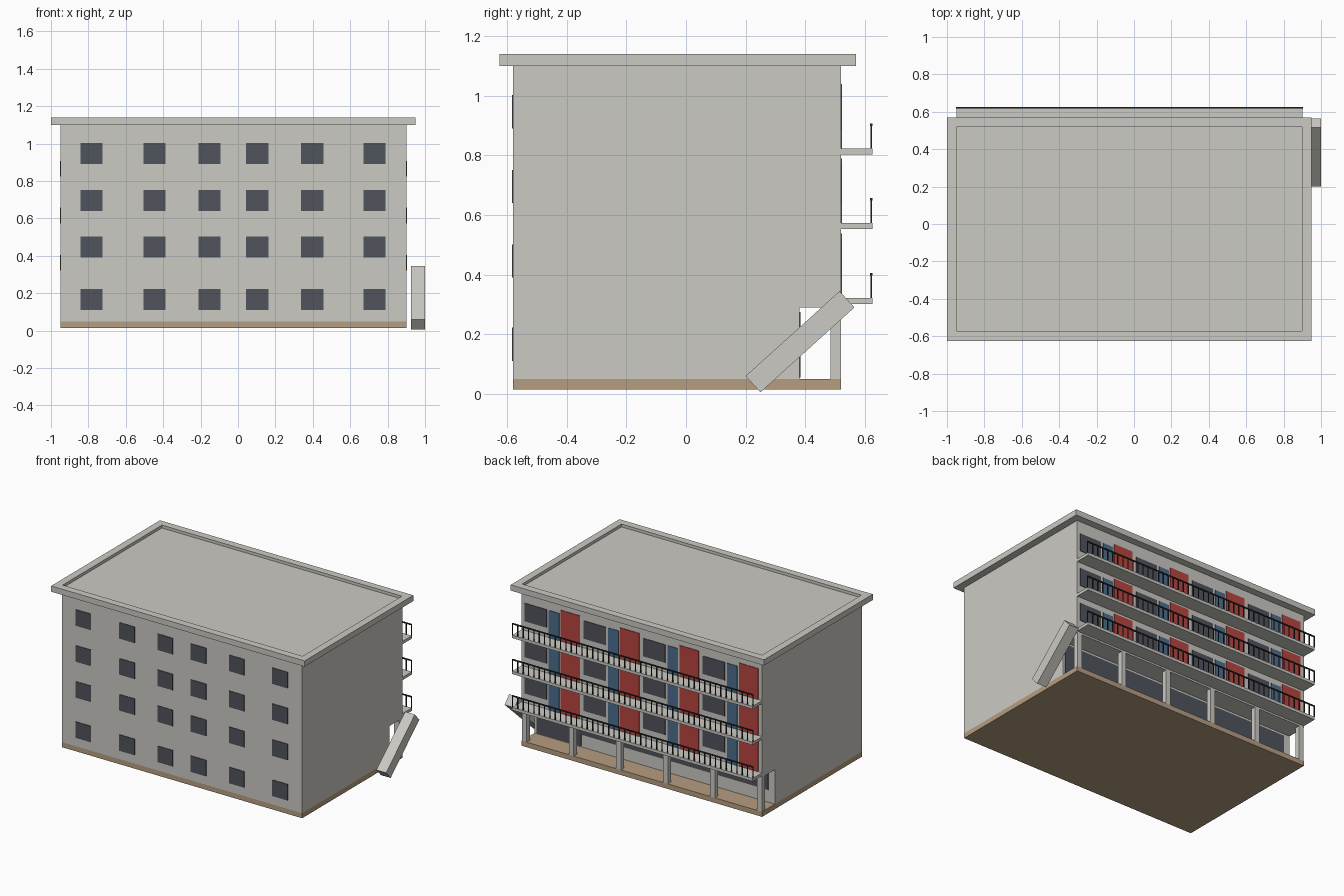
import bpy, bmesh, math

old = bpy.data.objects.get("Cube")
if old:
    bpy.data.objects.remove(old, do_unlink=True)


def material(name, rgb):
    m = bpy.data.materials.new(name)
    m.use_nodes = True
    m.diffuse_color = (*rgb, 1)
    m.node_tree.nodes["Principled BSDF"].inputs["Base Color"].default_value = (*rgb, 1)
    return m


CONCRETE = material("pale concrete", (0.60, 0.59, 0.55))
EARTH = material("tan plinth", (0.47, 0.34, 0.22))
GLASS = material("dark glass", (0.08, 0.087, 0.107))
RED = material("red panel", (0.48, 0.06, 0.05))
BLUE = material("blue door", (0.075, 0.155, 0.27))
IRON = material("black iron", (0.025, 0.025, 0.03))


def finish(name, bm, mat):
    bmesh.ops.recalc_face_normals(bm, faces=bm.faces)
    mesh = bpy.data.meshes.new(name)
    bm.to_mesh(mesh)
    bm.free()
    mesh.materials.append(mat)
    ob = bpy.data.objects.new(name, mesh)
    bpy.context.collection.objects.link(ob)
    return ob


def add_box(bm, x, y, z):
    """Add a box given (low, high) ranges on each axis."""
    verts = bmesh.ops.create_cube(bm, size=1)["verts"]
    for v in verts:
        for i, (lo, hi) in enumerate((x, y, z)):
            v.co[i] = lo if v.co[i] < 0 else hi


def boxes(name, ranges, mat):
    bm = bmesh.new()
    for r in ranges:
        add_box(bm, *r)
    return finish(name, bm, mat)


X0, X1 = -0.95, 0.90          # side walls
FRONT, BACK, PORCH = -0.58, 0.52, 0.38
WALLS = (X0, X1)
SKIN = 0.004                  # thickness of facade plates

# Plinth
boxes("plinth", [(WALLS, (FRONT, BACK), (0.015, 0.05))], EARTH)

# Main block, extruded from its side profile with the open rear porch
profile = [(FRONT, 0.05), (PORCH, 0.05), (PORCH, 0.29),
           (BACK, 0.29), (BACK, 1.10), (FRONT, 1.10)]
bm = bmesh.new()
side = bm.faces.new([bm.verts.new((X0, y, z)) for y, z in profile])
ext = bmesh.ops.extrude_face_region(bm, geom=[side])["geom"]
bmesh.ops.translate(bm, vec=(X1 - X0, 0, 0),
                    verts=[g for g in ext if isinstance(g, bmesh.types.BMVert)])
finish("main_block", bm, CONCRETE)

# Roof slab with a sunken deck inside its rim
bm = bmesh.new()
add_box(bm, (-1.0, 0.95), (-0.625, 0.57), (1.10, 1.14))
bm.normal_update()
top = max(bm.faces, key=lambda f: f.calc_center_median().z)
bmesh.ops.inset_region(bm, faces=[top], thickness=0.073)
deck = bmesh.ops.extrude_face_region(bm, geom=[top])["geom"]
bmesh.ops.translate(bm, vec=(0, 0, -0.02),
                    verts=[g for g in deck if isinstance(g, bmesh.types.BMVert)])
if top.is_valid:
    bm.faces.remove(top)
finish("roof_slab", bm, CONCRETE)

# Front windows
columns = (-0.783, -0.447, -0.153, 0.103, 0.397, 0.73)
sills = (0.11, 0.39, 0.64, 0.89)
boxes("front_windows",
      [((x - 0.059, x + 0.059), (FRONT - SKIN, FRONT), (z, z + 0.112))
       for x in columns for z in sills], GLASS)

# Rear facade: each flat repeats a window, a blue door and a red panel
floors = (0.322, 0.574, 0.824)
bays = [i * -0.457 for i in range(4)]


def rear_plates(name, left, right, low, high, mat):
    boxes(name, [((left + b, right + b), (BACK, BACK + SKIN), (f + low, f + high))
                 for b in bays for f in floors], mat)


rear_plates("rear_windows", 0.707, 0.877, 0.065, 0.19, GLASS)
rear_plates("rear_doors", 0.61, 0.69, 0.0, 0.19, BLUE)
rear_plates("rear_panels", 0.45, 0.598, 0.0, 0.216, RED)

# Porch glazing: a ribbon window and a glazed entrance
boxes("porch_ribbon_window",
      [((-0.90, 0.54), (PORCH, PORCH + SKIN), (0.137, 0.275))], GLASS)
boxes("porch_entrance",
      [((0.54, 0.88), (PORCH, PORCH + SKIN), (0.055, 0.275))], GLASS)

# Porch columns
posts = [X0 + 0.02 + i * (X1 - X0 - 0.04) / 5 for i in range(6)]
boxes("porch_columns",
      [((x - 0.018, x + 0.018), (BACK - 0.035, BACK), (0.05, 0.29)) for x in posts],
      CONCRETE)

# Balcony slabs and railings
boxes("balcony_slabs",
      [(WALLS, (BACK, 0.625), (f - 0.02, f)) for f in floors], CONCRETE)
BARS = 46
rails = []
for f in floors:
    rails.append(((X0 - 0.003, X1 + 0.003), (0.618, 0.625), (f + 0.075, f + 0.083)))
    for i in range(BARS):
        x = X0 + (X1 - X0) * i / (BARS - 1)
        rails.append(((x - 0.003, x + 0.003), (0.619, 0.624), (f, f + 0.078)))
boxes("balcony_railings", rails, IRON)

# Sloping stair flight beside the porch
stair = boxes("stair_flight",
              [((-0.0375, 0.0375), (-0.2125, 0.2125), (-0.037, 0.037))], CONCRETE)
stair.location = (0.9625, 0.3825, 0.175)
stair.rotation_euler.x = math.radians(42.1)
